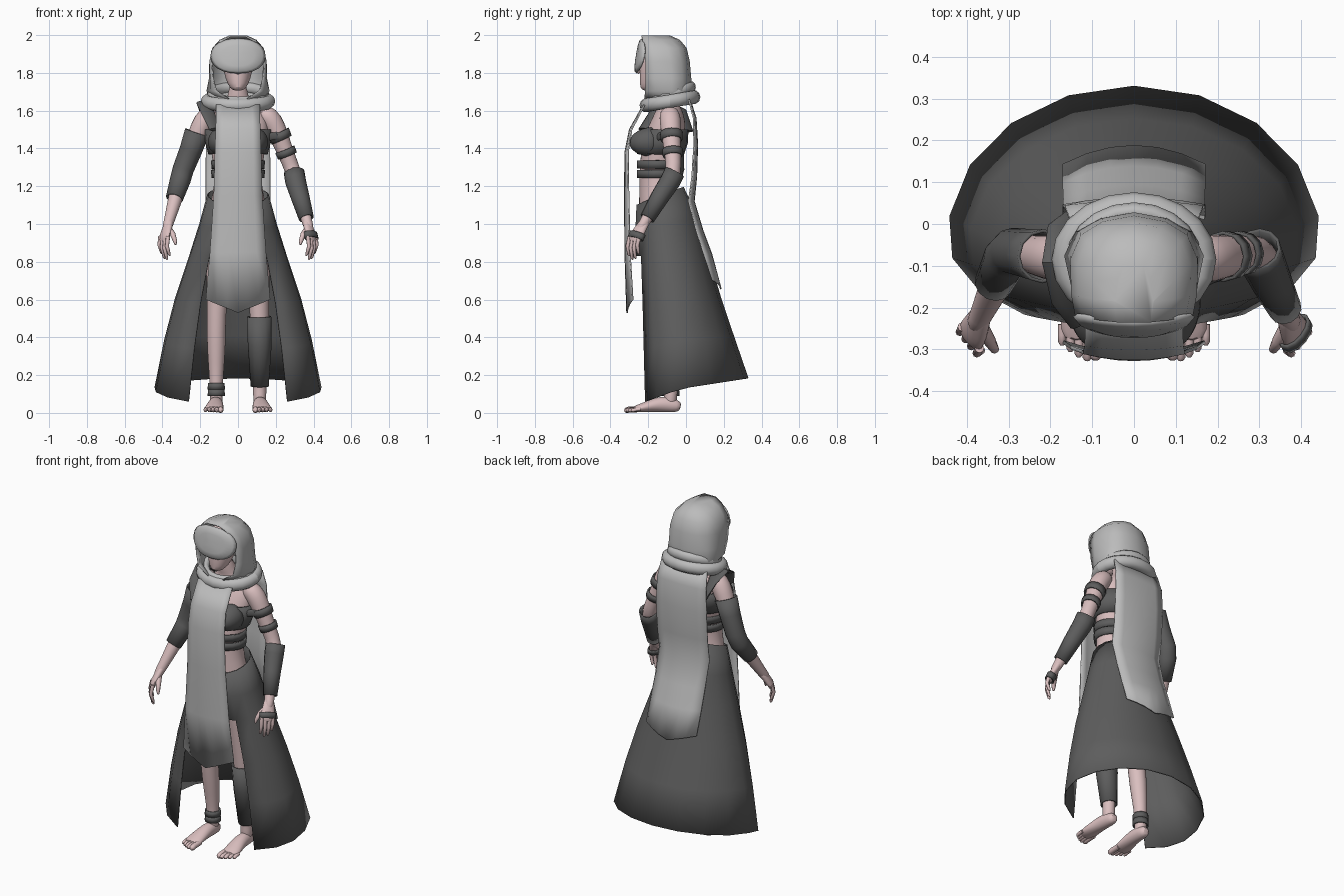
import bpy, bmesh
from math import sin, cos, pi
from mathutils import Vector as V


def material(name, rgb):
    m = bpy.data.materials.new(name)
    m.diffuse_color = (*rgb, 1)
    return m


SKIN = material("skin", (.7, .52, .52))
DARK = material("dark_cloth", (.11, .11, .11))
LIGHT = material("light_cloth", (.5, .5, .5))


def loft(name, rings, mat, closed=True, caps=(True, True), thick=0, sub=0, skip=None, angle=50):
    """Skin a list of point rings (or open strips) into one object."""
    bm = bmesh.new()
    rows = [[bm.verts.new(p) for p in r] for r in rings]
    n = len(rows[0])
    for i in range(len(rows) - 1):
        for j in range(n if closed else n - 1):
            if skip and skip(i, j):
                continue
            k = (j + 1) % n
            bm.faces.new((rows[i][j], rows[i][k], rows[i + 1][k], rows[i + 1][j]))
    if caps[0]:
        bm.faces.new(rows[0][::-1])
    if caps[1]:
        bm.faces.new(rows[-1])
    bmesh.ops.delete(bm, geom=[v for v in bm.verts if not v.link_faces], context='VERTS')
    bmesh.ops.recalc_face_normals(bm, faces=bm.faces)
    me = bpy.data.meshes.new(name)
    bm.to_mesh(me)
    bm.free()
    ob = bpy.data.objects.new(name, me)
    bpy.context.collection.objects.link(ob)
    me.materials.append(mat)
    bpy.ops.object.select_all(action='DESELECT')
    ob.select_set(True)
    bpy.context.view_layer.objects.active = ob
    bpy.ops.object.shade_smooth_by_angle(angle=angle * pi / 180)
    if sub:
        ob.modifiers.new("smooth", 'SUBSURF').levels = sub
        ob.modifiers["smooth"].render_levels = sub
    if thick:
        s = ob.modifiers.new("thickness", 'SOLIDIFY')
        s.thickness, s.offset = thick, 0
    return ob


def tube(name, pts, radii, mat, sides=12, ref=(0, 1, 0), **kw):
    """Elliptical sections along a path; a radius may be (across, deep)."""
    pts, rings = [V(p) for p in pts], []
    for i, p in enumerate(pts):
        t = (pts[min(i + 1, len(pts) - 1)] - pts[max(i - 1, 0)]).normalized()
        u = t.cross(V(ref)).normalized()
        w = u.cross(t)
        a, b = radii[i] if isinstance(radii[i], tuple) else (radii[i],) * 2
        rings.append([p + u * a * cos(2 * pi * k / sides) + w * b * sin(2 * pi * k / sides)
                      for k in range(sides)])
    return loft(name, rings, mat, **kw)


def ovals(name, secs, mat, sides=20, **kw):
    """Stacked horizontal ellipses: z, y centre, x radius, y radius."""
    return loft(name, [[(rx * cos(2 * pi * k / sides), yc + ry * sin(2 * pi * k / sides), z)
                        for k in range(sides)] for z, yc, rx, ry in secs], mat, **kw)


# torso, neck and head
ovals("torso", [(.88, -.13, .165, .1), (.98, -.135, .175, .115), (1.1, -.145, .15, .105),
                (1.22, -.15, .122, .098), (1.32, -.145, .13, .1), (1.43, -.12, .155, .115),
                (1.52, -.1, .165, .1), (1.58, -.09, .15, .08), (1.625, -.09, .09, .06),
                (1.66, -.1, .052, .052), (1.76, -.13, .048, .05)], SKIN, sub=1)
ovals("head", [(1.705, -.2, .02, .025), (1.72, -.19, .045, .055), (1.77, -.165, .068, .08),
               (1.83, -.15, .08, .098), (1.9, -.14, .085, .1), (1.95, -.13, .065, .075),
               (1.975, -.13, .025, .03)], SKIN, sub=1)
tube("nose", [(0, -.24, 1.85), (0, -.257, 1.81), (0, -.245, 1.8)], [.008, .015, .01], SKIN, 8)

# chest and waist wraps
ovals("chest_wrap", [(1.37, -.135, .152, .12), (1.43, -.12, .168, .125), (1.5, -.105, .175, .113)],
      DARK, caps=(False, False), thick=.01)
for z in (1.265, 1.315):
    ovals("waist_wrap", [(z - .022, -.147, .134, .108), (z + .022, -.145, .139, .11)],
          DARK, caps=(False, False), thick=.01)
tube("shoulder_strap", [(-.12, -.225, 1.5), (-.16, -.175, 1.59), (-.18, -.09, 1.64),
                        (-.17, -.02, 1.6), (-.13, .005, 1.49)], [(.04, .014)] * 5, DARK, ref=(0, 0, 1))

for s in (-1, 1):
    def m(*pts):
        return [(s * x, y, z) for x, y, z in pts]

    # bust
    tube("bust", m((.08, -.15, 1.435), (.082, -.2, 1.435), (.085, -.25, 1.43), (.085, -.285, 1.427),
                   (.085, -.3, 1.425)), [.085, .083, .068, .042, .012], DARK, ref=(0, 0, 1), sub=1)

    # arm
    tube("arm", m((.11, -.09, 1.6), (.165, -.085, 1.57), (.2, -.08, 1.51), (.235, -.075, 1.42),
                  (.28, -.065, 1.31), (.3, -.07, 1.25), (.325, -.13, 1.16), (.355, -.195, 1.05),
                  (.368, -.222, 1.005), (.38, -.248, .965)),
         [.045, .06, .057, .048, .042, .044, .042, .032, .028, .026], SKIN, sub=1)
    # hand with fingers and thumb
    tube("palm", m((.36, -.205, 1.03), (.37, -.228, .995), (.38, -.25, .96), (.39, -.268, .93), (.394, -.276, .9)),
         [(.026, .024), (.032, .022), (.04, .022), (.043, .019), (.038, .014)], SKIN, ref=(.78 * s, -.62, 0), sub=1)
    for f in range(4):
        x, y = .37 + .0135 * f, -.297 + .017 * f
        drop = (.085, .105, .1, .075)[f]
        tube("finger", m((x, y, .935), (x + .006, y - .012, .93 - drop * .55), (x - .006, y - .006, .925 - drop),
                         (x - .009, y - .002, .917 - drop)), [.0115, .0105, .008, .004], SKIN, 8)
    tube("thumb", m((.37, -.24, .975), (.345, -.28, .945), (.333, -.3, .91), (.33, -.303, .89)),
         [.019, .015, .011, .005], SKIN, 8)

    # leg
    tube("leg", m((.09, -.13, .97), (.095, -.13, .85), (.105, -.125, .68), (.115, -.12, .52),
                  (.115, -.1, .36), (.115, -.08, .18), (.115, -.08, .1), (.115, -.085, .03)),
         [.088, .08, .064, .05, .053, .037, .036, .036], SKIN, sub=1)
    # foot with toes
    tube("foot", m((.115, -.028, .03), (.115, -.045, .035), (.116, -.1, .048), (.12, -.17, .042),
                   (.126, -.23, .027), (.13, -.285, .018)),
         [(.018, .02), (.033, .033), (.038, .046), (.044, .038), (.053, .025), (.05, .016)],
         SKIN, ref=(0, 0, 1), sub=1)
    for t in range(5):
        x, r = .092 + .02 * t, (.016, .012, .011, .0105, .01)[t]
        y = (-.325, -.327, -.318, -.305, -.29)[t]
        tube("toe", m((x, -.24, .02), (x, y + .025, .018), (x, y + .008, .013), (x, y, .011)),
             [r, r, r * .95, r * .5], SKIN, 8, ref=(0, 0, 1))

# arm coverings: long sleeve on one side, bands and bracer on the other
OPEN = dict(caps=(False, False), thick=.008)
tube("long_sleeve", [(-.218, -.077, 1.485), (-.25, -.072, 1.39), (-.29, -.065, 1.29),
                     (-.305, -.08, 1.235), (-.337, -.145, 1.135)], [.061, .056, .052, .051, .042], DARK, **OPEN)
tube("bracer", [(.297, -.06, 1.275), (.305, -.085, 1.225), (.33, -.14, 1.14), (.362, -.205, 1.03)],
     [.051, .051, .045, .036], DARK, **OPEN)
tube("upper_arm_band", [(.213, -.078, 1.485), (.231, -.076, 1.445)], [.057, .054], DARK, **OPEN)
tube("band_link", [(.15, -.155, 1.46), (.19, -.135, 1.465), (.23, -.125, 1.468)], [(.02, .006)] * 3, DARK)
tube("lower_arm_band", [(.248, -.072, 1.395), (.262, -.07, 1.36)], [.051, .049], DARK, **OPEN)
tube("hand_wrap", [(.382, -.255, .952), (.39, -.268, .922)], [(.046, .025), (.046, .024)], DARK,
     ref=(.78, -.62, 0), **OPEN)

# leg coverings
tube("shin_wrap", [(.112, -.115, .51), (.115, -.1, .36), (.115, -.08, .14)], [.06, .059, .044], DARK, **OPEN)
for z in (.105, .14):
    tube("ankle_band", [(-.115, -.08, z + .018), (-.115, -.08, z - .016)], [.04, .042], DARK, **OPEN)

# long skirt, open in front below the slit: z, x radius, back y, front y, centre y, back rise, front drop
levels = [(1.155, .16, -.015, -.262, -.135, .04, .055), (1.0, .203, .062, -.268, -.12, .03, .03),
          (.84, .255, .11, -.268, -.1, .01, .01), (.6, .335, .183, -.265, -.07, .01, .02),
          (.38, .392, .25, -.262, -.05, .03, .05), (.128, .443, .328, -.258, -.03, .055, .085)]
SLIT, N = pi - .63, 14
turns = [-SLIT + 2 * SLIT * i / N for i in range(N + 1)] + [SLIT + .42, SLIT + .84]
skirt = [[(rx * sin(t), yc + cos(t) * ((yb - yc) if cos(t) > 0 else (yc - yf)),
           z + cos(t) * (up if cos(t) > 0 else down))
          for t in turns] for z, rx, yb, yf, yc, up, down in levels]
loft("skirt", skirt, DARK, caps=(False, False), thick=.006, skip=lambda i, j: i >= 2 and j >= N)


def panel(name, rows, bow, tip):
    """Hanging cloth strip with a pointed lower end: y, z, half width."""
    cols = [-1, -.66, -.33, 0, .33, .66, 1]
    last = len(rows) - 1
    loft(name, [[(u * w, y + bow * u * u * (i + 1) / (last + 1), z + (tip * abs(u) if i == last else 0))
                 for u in cols] for i, (y, z, w) in enumerate(rows)],
         LIGHT, closed=False, caps=(False, False), thick=.008)


panel("front_panel", [(-.225, 1.63, .115), (-.298, 1.5, .118), (-.322, 1.38, .122), (-.324, 1.15, .128),
                      (-.322, .85, .148), (-.312, .53, .17)], .03, .07)
panel("back_panel", [(.02, 1.66, .155), (.052, 1.56, .165), (.06, 1.42, .17), (.055, 1.25, .17), (.042, 1.12, .17),
                     (.09, .96, .168), (.135, .84, .17), (.185, .655, .17)], -.045, .05)

# rolled collar folds, dipping to the front: z, radii, fold height, fold width, tilt
for z, rx, ry, h, w, tilt in [(1.65, .163, .127, .037, .034, .022), (1.685, .14, .115, .03, .022, .04)]:
    rings = []
    for k in range(21):
        a = 2 * pi * k / 20
        lift = tilt * sin(a)
        rings.append([((rx + w * cos(b)) * cos(a), -.085 + (ry + w * cos(b)) * sin(a), z + lift + h * sin(b))
                      for b in [2 * pi * j / 10 for j in range(10)]])
    loft("collar_fold", rings, LIGHT, caps=(False, False))

# hood: open-front shells, z, half width, back y, front edge y, front edge x
hood = []
for z, w, yb, yf, xf in [(1.65, .14, .0, -.22, .03), (1.705, .163, .024, -.215, .115), (1.77, .15, .024, -.212, .132),
                         (1.86, .148, .016, -.215, .138), (1.93, .132, .0, -.222, .12),
                         (1.972, .095, -.035, -.23, .08), (1.994, .045, -.085, -.235, .04)]:
    half = [(w * .5, yb - .014), (w * .84, yb - .045), (w, yb - .1), ((w + xf) / 2 + .004, yf + .05), (xf, yf)]
    hood.append([(-x, y, z) for x, y in half[::-1]] + [(0, yb, z)] + [(x, y, z) for x, y in half])
loft("hood", hood, LIGHT, closed=False, caps=(False, True), thick=.008)

# rounded brow plate covering the eyes
plate = []
for s, dome in [(1, .03), (.9, .01), (.6, .003), (.2, 0)]:
    ring = []
    for k in range(24):
        a = 2 * pi * k / 24
        c, d = cos(a), sin(a)
        x = .143 * s * (abs(c) ** .85) * (1 if c > 0 else -1)
        z = .09 * s * (abs(d) ** .95) * (1 if d > 0 else -1)
        ring.append((x, -.262 + dome * .6 + 1.2 * x * x + .16 * z, 1.89 + z))
    plate.append(ring)
loft("brow_plate", plate, LIGHT, caps=(False, True), thick=.008, angle=70)
